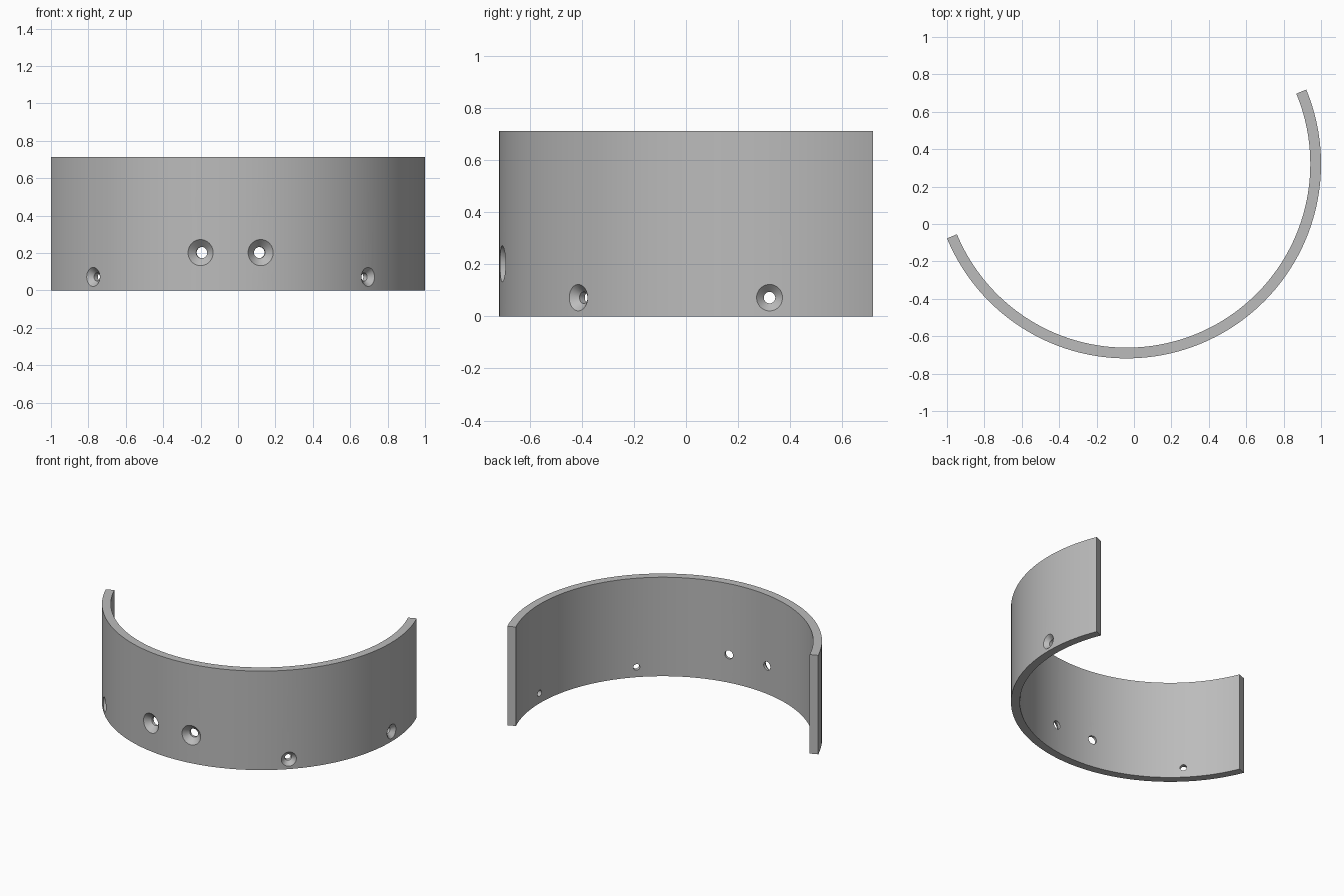
import bpy, bmesh
from math import cos, sin, radians, pi
from mathutils import Matrix, Vector

cube = bpy.data.objects.get("Cube")
if cube:
    bpy.data.objects.remove(cube, do_unlink=True)

# Half ring dimensions
R_OUT, R_IN, HEIGHT = 1.0395, 0.982, 0.713
CENTRE = Vector((-0.0395, 0.321, 0))
START = radians(-157.5)
STEPS = 128

grey = bpy.data.materials.new("plain grey")
grey.use_nodes = True
colour = (0.5, 0.5, 0.5, 1)
grey.diffuse_color = colour
grey.node_tree.nodes["Principled BSDF"].inputs["Base Color"].default_value = colour


def make_object(name, bm):
    bmesh.ops.recalc_face_normals(bm, faces=bm.faces)
    mesh = bpy.data.meshes.new(name)
    bm.to_mesh(mesh)
    bm.free()
    mesh.materials.append(grey)
    obj = bpy.data.objects.new(name, mesh)
    bpy.context.collection.objects.link(obj)
    return obj


# Curved wall: flat half ring raised to full height
bm = bmesh.new()
angles = [START + pi * i / STEPS for i in range(STEPS + 1)]
outer, inner = [[bm.verts.new(CENTRE + Vector((r * cos(a), r * sin(a), 0)))
                 for a in angles] for r in (R_OUT, R_IN)]
base = bm.faces.new(outer + inner[::-1])
raised = bmesh.ops.extrude_face_region(bm, geom=[base], use_keep_orig=True)
top = [g for g in raised["geom"] if isinstance(g, bmesh.types.BMVert)]
bmesh.ops.translate(bm, verts=top, vec=(0, 0, HEIGHT))
wall = make_object("curved_wall", bm)

# Countersunk screw holes: angle, height, head radius, bore radius
holes = [(-135, 0.072, 0.051, 0.022), (-45, 0.072, 0.051, 0.022),
         (0, 0.072, 0.051, 0.022),
         (-98.9, 0.202, 0.07, 0.03), (-81.1, 0.202, 0.07, 0.03)]
bm = bmesh.new()
for angle, z, head, bore in holes:
    turn = (Matrix.Translation(CENTRE + Vector((0, 0, z)))
            @ Matrix.Rotation(radians(angle), 4, "Z"))
    profile = [(R_IN - 0.05, 0), (R_IN - 0.05, bore), (R_OUT - head + bore, bore),
               (R_OUT, head), (R_OUT + 0.05, head), (R_OUT + 0.05, 0)]
    verts = [bm.verts.new(turn @ Vector((x, 0, r))) for x, r in profile]
    edges = [bm.edges.new(pair) for pair in zip(verts, verts[1:])]
    axis = turn.to_3x3() @ Vector((1, 0, 0))
    bmesh.ops.spin(bm, geom=verts + edges, cent=turn.translation, axis=axis,
                   angle=2 * pi, steps=40, use_merge=True)
bmesh.ops.remove_doubles(bm, verts=bm.verts, dist=0.0001)
cutter = make_object("hole_cutter", bm)
cutter.hide_render = True

# Cut the holes and shade
cut = wall.modifiers.new("screw_holes", "BOOLEAN")
cut.operation = "DIFFERENCE"
cut.solver = "EXACT"
cut.object = cutter
bpy.ops.object.select_all(action="DESELECT")
wall.select_set(True)
bpy.context.view_layer.objects.active = wall
bpy.ops.object.modifier_apply(modifier=cut.name)
bpy.data.objects.remove(cutter, do_unlink=True)
bpy.ops.object.shade_smooth_by_angle(angle=radians(30))
